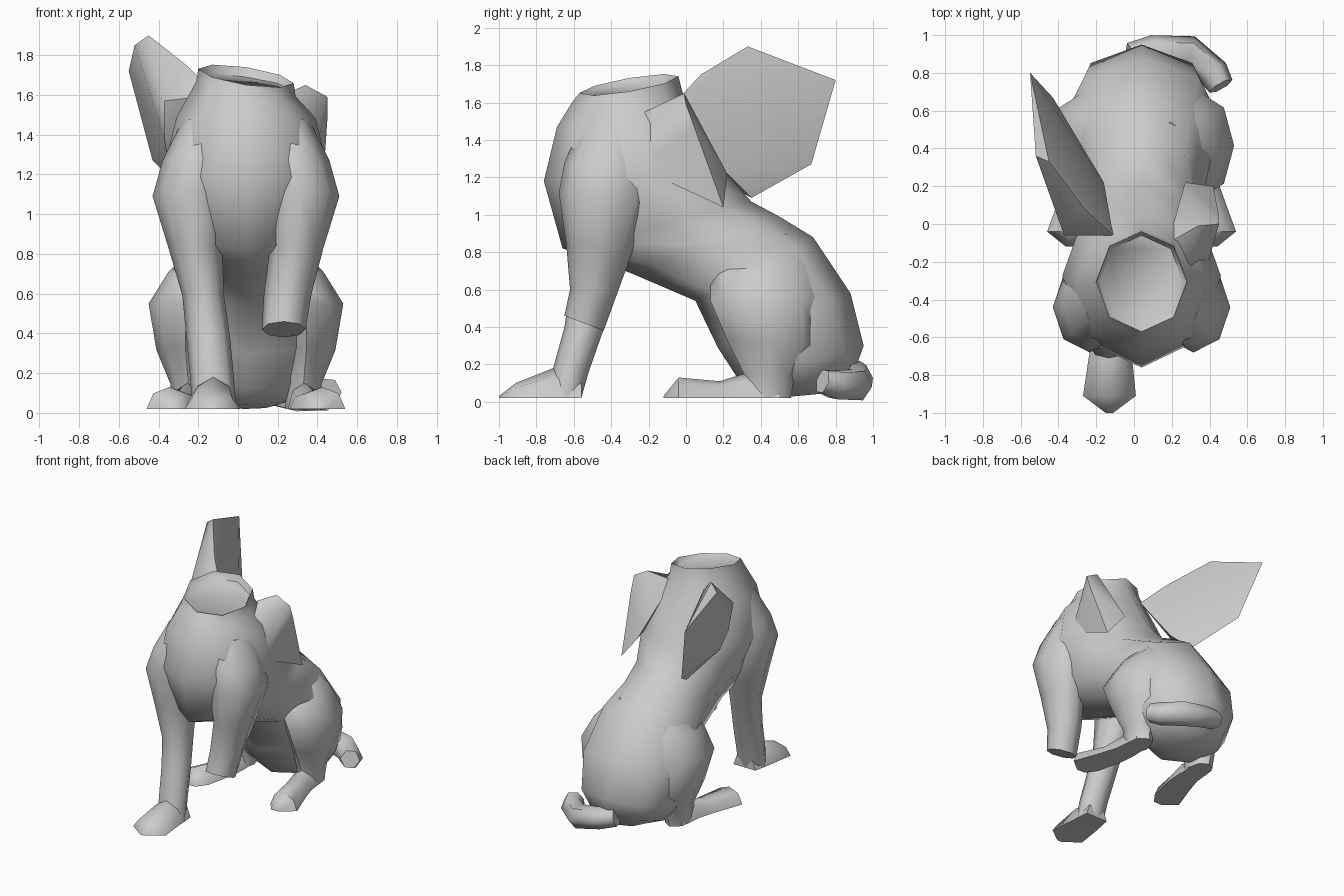
import bpy, bmesh, math

if "Cube" in bpy.data.objects:
    bpy.data.objects.remove(bpy.data.objects["Cube"])

MID = 0.04      # x of the body's own symmetry plane
FLOOR = 0.02    # soles are cut flat at this height
SIDES = 8

stone = bpy.data.materials.new("grey_stone")
stone.use_nodes = True
colour = (0.6, 0.6, 0.6, 1)
stone.diffuse_color = colour
stone.node_tree.nodes["Principled BSDF"].inputs["Base Color"].default_value = colour


def finish(obj, angle):
    obj.data.materials.clear()
    obj.data.materials.append(stone)
    bpy.ops.object.select_all(action='DESELECT')
    obj.select_set(True)
    bpy.context.view_layer.objects.active = obj
    bpy.ops.object.shade_smooth_by_angle(angle=math.radians(angle))


def mesh_object(name, bm, angle):
    bmesh.ops.recalc_face_normals(bm, faces=bm.faces)
    me = bpy.data.meshes.new(name)
    bm.to_mesh(me)
    bm.free()
    obj = bpy.data.objects.new(name, me)
    bpy.context.collection.objects.link(obj)
    finish(obj, angle)


def loft(name, rings, side=1, tilt=0.0, tilt_from=9.0):
    """Each ring: front (y, z), back (y, z), inner and outer x from the midline."""
    bm = bmesh.new()
    loops = []
    for yf, zf, yb, zb, x0, x1 in rings:
        loop = []
        for i in range(SIDES):
            a = 2 * math.pi * i / SIDES
            c, s = math.cos(a) / 2, math.sin(a) / 2
            x = (x0 + x1) / 2 + (x1 - x0) * s
            y = (yf + yb) / 2 + (yf - yb) * c
            z = (zf + zb) / 2 + (zf - zb) * c
            if z > tilt_from:
                z -= tilt * x
            loop.append(bm.verts.new((MID + side * x, y, max(z, FLOOR))))
        loops.append(loop)
    for a, b in zip(loops, loops[1:]):
        for i in range(SIDES):
            j = (i + 1) % SIDES
            bm.faces.new((a[i], a[j], b[j], b[i]))
    bm.faces.new(loops[0])
    bm.faces.new(loops[-1])
    mesh_object(name, bm, 60)


def hull(name, points):
    bm = bmesh.new()
    for p in points:
        bm.verts.new(p)
    bmesh.ops.convex_hull(bm, input=bm.verts)
    loose = [v for v in bm.verts if not v.link_faces]
    bmesh.ops.delete(bm, geom=loose, context='VERTS')
    mesh_object(name, bm, 50)


# Torso from the shallow broken neck down to the rump
torso = [(yf, zf, yb, zb, -w, w) for yf, zf, yb, zb, w in [
    (-.55, 1.64, -.06, 1.69, .22),
    (-.57, 1.65, -.04, 1.74, .24),
    (-.61, 1.60, -.02, 1.66, .25),
    (-.69, 1.47, .06, 1.50, .35),
    (-.76, 1.18, .21, 1.23, .42),
    (-.66, .82, .35, 1.07, .35),
    (-.30, .69, .50, .99, .32),
    (.05, .54, .68, .88, .37),
    (.17, .29, .88, .58, .43),
    (.28, .12, .95, .30, .38),
    (.36, .04, .90, .16, .30),
    (.48, .02, .80, .05, .14)]]
loft("torso", torso, tilt=.15, tilt_from=1.56)

# Front legs: one standing, one broken off above the paw
upper_leg = [
    (-.56, 1.48, -.16, 1.46, .08, .32),
    (-.65, 1.28, -.18, 1.26, .06, .42),
    (-.68, 1.12, -.20, 1.06, .08, .47),
    (-.64, .84, -.28, .82, .12, .39)]
loft("right_front_leg", upper_leg + [
    (-.62, .60, -.37, .58, .11, .32),
    (-.65, .40, -.45, .36, .08, .30),
    (-.71, .18, -.52, .16, .06, .28),
    (-.74, .02, -.56, .02, .05, .27)], side=-1)
loft("left_front_leg_stump", upper_leg + [
    (-.62, .60, -.36, .60, .09, .33),
    (-.65, .46, -.44, .38, .08, .30)])
loft("right_front_paw", [
    (-.56, .13, -.56, -.09, .06, .25),
    (-.71, .18, -.71, -.14, .05, .28),
    (-.91, .10, -.91, -.06, .03, .31),
    (-1.0, .03, -1.0, .01, .15, .19)], side=-1)

# Hind legs with long feet turned outwards
for label, side in (("left", 1), ("right", -1)):
    loft(label + "_thigh", [
        (.28, .82, .54, .90, .06, .24),
        (.13, .68, .66, .74, .10, .39),
        (.13, .54, .70, .56, .12, .49),
        (.22, .33, .70, .30, .16, .45),
        (.31, .15, .58, .14, .20, .38),
        (.30, .02, .56, .02, .20, .37)], side=side)
    loft(label + "_hind_foot", [
        (.50, .12, .50, -.08, .22, .36),
        (.31, .15, .31, -.11, .21, .38),
        (.18, .11, .18, -.07, .22, .42),
        (-.04, .13, -.04, -.09, .27, .50),
        (-.12, .03, -.12, .01, .33, .40)], side=side)

# Whole wing and broken wing
hull("right_wing", [
    (-.11, -.06, 1.60), (-.22, -.01, 1.65), (-.37, -.06, 1.57),
    (-.37, .00, 1.38), (-.35, .08, 1.25), (-.16, .22, 1.22),
    (-.25, .35, 1.09), (-.26, .08, 1.75), (-.45, .33, 1.90),
    (-.52, .36, 1.85), (-.55, .80, 1.72), (-.43, .67, 1.27)])
hull("left_wing_stump", [
    (.18, -.10, 1.58), (.30, -.22, 1.55), (.34, -.01, 1.65),
    (.45, .00, 1.59), (.45, .04, 1.48), (.42, .20, 1.04),
    (.27, .22, 1.22), (.38, -.25, 1.25)])

# Tail curled round the left of the rump
curve = bpy.data.curves.new("tail", 'CURVE')
curve.dimensions = '3D'
curve.bevel_depth = 1.0
curve.bevel_resolution = 1
curve.use_fill_caps = True
path = [(-.02, .89, .16, .07), (.10, .92, .13, .08), (.29, .91, .09, .09),
        (.42, .80, .09, .085), (.46, .73, .11, .07)]
spline = curve.splines.new('POLY')
spline.points.add(len(path) - 1)
for point, (x, y, z, r) in zip(spline.points, path):
    point.co = (x, y, z, 1)
    point.radius = r
tail = bpy.data.objects.new("tail", curve)
bpy.context.collection.objects.link(tail)
bpy.ops.object.select_all(action='DESELECT')
tail.select_set(True)
bpy.context.view_layer.objects.active = tail
bpy.ops.object.convert(target='MESH')
finish(bpy.context.view_layer.objects.active, 60)
